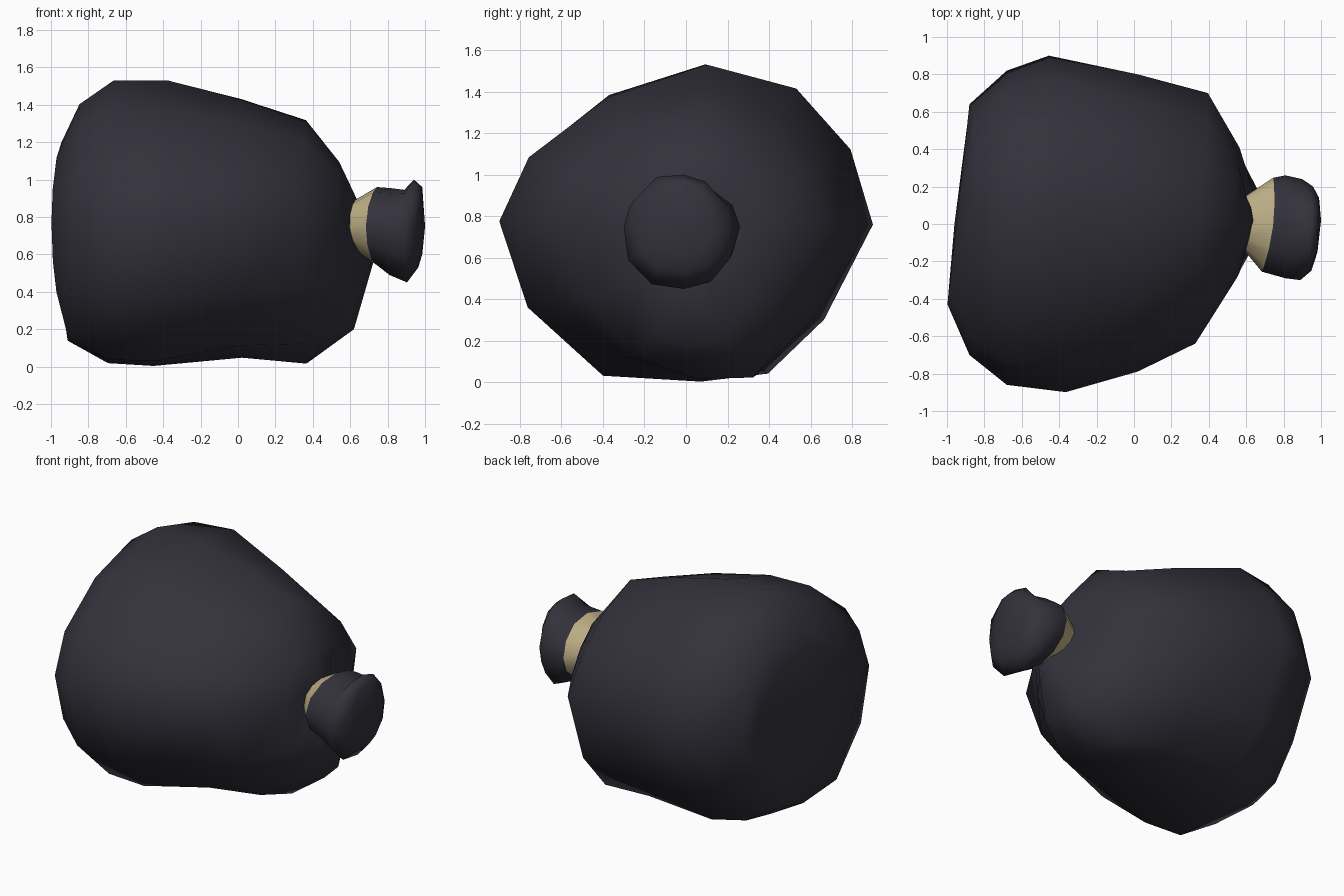
import bpy, bmesh, math

if "Cube" in bpy.data.objects:
    bpy.data.objects.remove(bpy.data.objects["Cube"])


def material(name, rgb):
    m = bpy.data.materials.new(name)
    m.diffuse_color = (*rgb, 1)
    m.use_nodes = True
    m.node_tree.nodes["Principled BSDF"].inputs["Base Color"].default_value = m.diffuse_color
    return m


DARK = material("dark plastic", (0.033, 0.032, 0.045))
TAN = material("tan tie", (0.54, 0.45, 0.25))

# lumpy 12-sided cross-sections (y, z), unit size
SACK = [(1, 0), (.88, .47), (.59, .85), (.11, 1), (-.43, .81), (-.86, .43),
        (-1, .02), (-.84, -.52), (-.44, -.95), (.08, -1), (.45, -.97), (.76, -.62)]
ROUND = [(math.cos(i * math.pi / 6), math.sin(i * math.pi / 6)) for i in range(12)]
EVEN = (1, 1, 1, 1)


def loft(name, section, rings, centre, mat, start=None, end=None):
    """Skin rings of (x, ymin, ymax, zmin, zmax, lean y, lean z, bow,
    fullness of the corners: top back, top front, bottom front, bottom back)."""
    cy, cz = centre
    bm = bmesh.new()
    loops = []
    for x, y0, y1, z0, z1, ly, lz, bow, full in rings:
        loop = []
        for u, v in section:
            corner = full[(0 if u > 0 else 1) if v > 0 else (3 if u > 0 else 2)]
            k = 1 + (corner - 1) * min(1, 2 * abs(u * v))
            dy = k * u * (y1 - cy if u > 0 else cy - y0)
            dz = k * v * (z1 - cz if v > 0 else cz - z0)
            loop.append(bm.verts.new((x + ly * dy + lz * dz + bow * dz * dz, cy + dy, cz + dz)))
        loops.append(loop)
    n = len(section)
    for a, b in zip(loops, loops[1:]):
        for i in range(n):
            j = (i + 1) % n
            bm.faces.new((a[j], a[i], b[i], b[j]))
    for loop, tip in ((loops[0], start), (loops[-1], end)):
        if tip:
            t = bm.verts.new(tip)
            for i in range(n):
                bm.faces.new((loop[i], loop[(i + 1) % n], t))
    bmesh.ops.recalc_face_normals(bm, faces=bm.faces)
    bm.faces.ensure_lookup_table()
    f = bm.faces[0]                 # make sure open shells face outwards
    c = f.calc_center_median()
    if f.normal.y * (c.y - cy) + f.normal.z * (c.z - cz) < 0:
        bmesh.ops.reverse_faces(bm, faces=list(bm.faces))
    for f in bm.faces:
        f.smooth = True
    me = bpy.data.meshes.new(name)
    bm.to_mesh(me)
    bm.free()
    me.materials.append(mat)
    ob = bpy.data.objects.new(name, me)
    bpy.context.collection.objects.link(ob)
    return ob


# full sack lying on its side
loft("sack_body", SACK, [
    (-.95, -.43, .54, .38, 1.20, .11, .00, 0, EVEN),
    (-.88, -.70, .64, .13, 1.40, .00, .05, 0, (1.02, 1.03, 1, .91)),
    (-.68, -.86, .82, .01, 1.53, .00, .02, 0, (1, 1, 1.02, .93)),
    (-.41, -.90, .90, .00, 1.53, -.05, .05, 0, (1, .97, 1.01, .97)),
    (.02, -.79, .80, .05, 1.44, .00, .00, 0, (.93, .97, .95, 1.02)),
    (.36, -.64, .70, .02, 1.335, .05, .00, 0, (.86, .96, .89, 1.03)),
    (.555, -.29, .41, .20, 1.10, .02, -.07, .08, (.92, 1, .95, 1)),
    (.60, -.14, .15, .57, .89, .00, -.10, 3, EVEN),
], (0, .76), DARK, start=(-.96, 0, .76), end=(.60, 0, .75))

# flared tie around the neck; its outer edge is shared with the mouth
EDGE = (.713, -.255, .247, .55, .96, .12, .02, .6, EVEN)
loft("neck_tie", ROUND, [
    (.592, -.14, .15, .61, .88, .03, .00, .9, EVEN),
    EDGE,
], (-.01, .75), TAN)

# gathered mouth of the sack beyond the tie, with a raised lip at the top
loft("sack_mouth", ROUND, [
    EDGE,
    (.81, -.29, .26, .49, .955, .00, .00, 0, EVEN),
    (.895, -.30, .24, .45, .945, .02, -.03, 0, (1, 1.04, 1.08, 1.03)),
    (.953, -.25, .20, .53, 1.00, .02, -.05, 0, (1, 1.12, 1.05, 1)),
    (.985, -.15, .14, .60, .96, .03, .00, 0, (1, 1.08, 1, 1)),
], (-.01, .75), DARK, end=(1.0, .02, .75))
